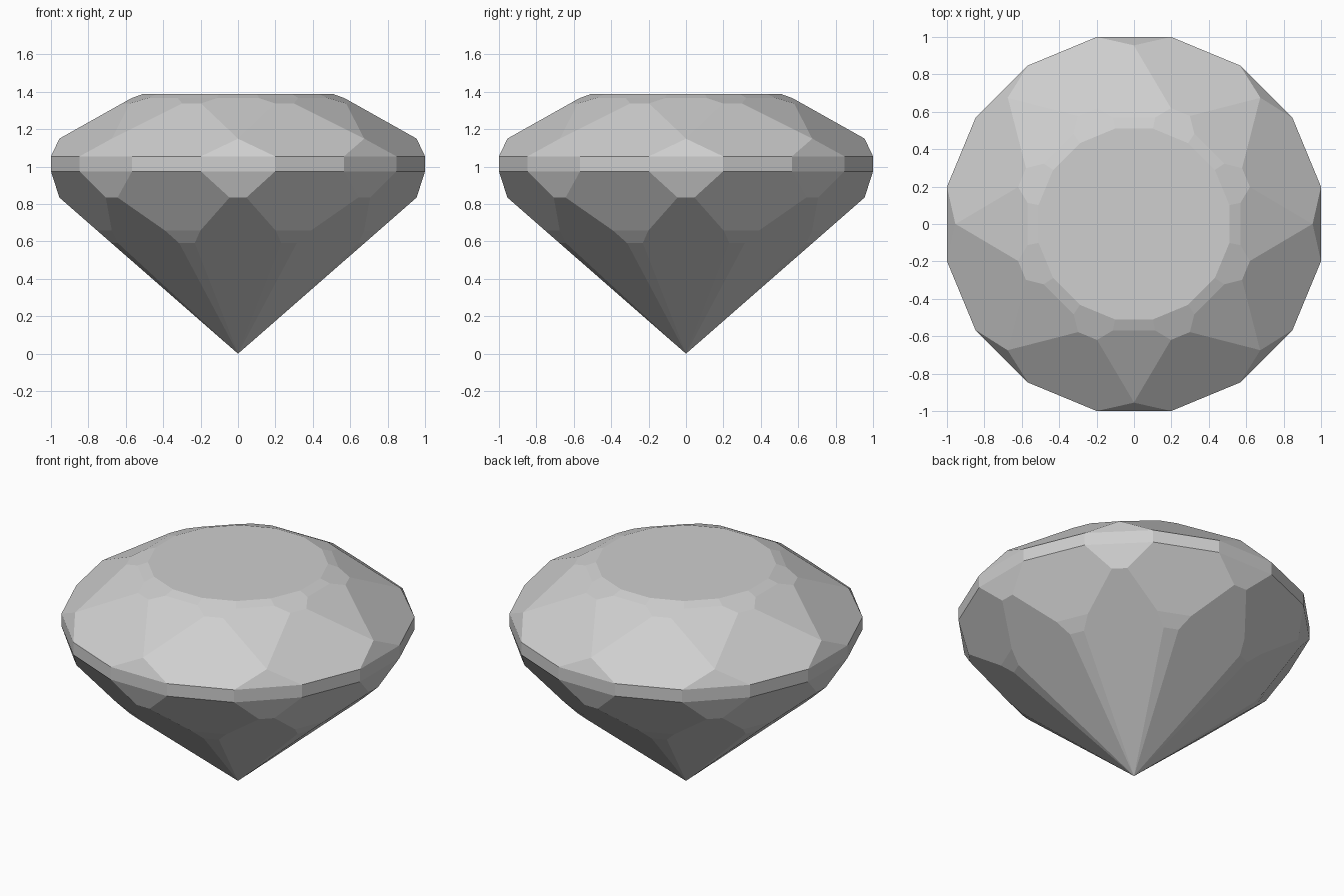
import bpy
import bmesh
from math import sin, cos, radians, hypot
from mathutils import Matrix, Vector

default = bpy.data.objects.get("Cube")
if default:
    bpy.data.objects.remove(default, do_unlink=True)

TABLE_Z = 1.388
STEP = 22.5

stone = bpy.data.materials.new("pale_grey_stone")
stone.use_nodes = True
grey = (0.62, 0.62, 0.62, 1)
stone.diffuse_color = grey
stone.node_tree.nodes["Principled BSDF"].inputs["Base Color"].default_value = grey


def cut(bm, point, normal):
    """Grind one flat facet and close it with a single face."""
    bmesh.ops.bisect_plane(bm, geom=bm.verts[:] + bm.edges[:] + bm.faces[:],
                           dist=1e-5, plane_co=point, plane_no=normal,
                           clear_outer=True)
    rim = [e for e in bm.edges if e.is_boundary]
    if rim:
        bmesh.ops.edgeloop_fill(bm, edges=rim)


def facet_ring(bm, low, high, offset, side):
    """Cut eight equal facets whose slope runs through two (radius, z) points."""
    dr, dz = high[0] - low[0], high[1] - low[1]
    length = hypot(dr, dz)
    out, up = abs(dz) / length, side * abs(dr) / length
    for i in range(8):
        a = radians(offset + 2 * STEP * i)
        cut(bm, Vector((low[0] * cos(a), low[0] * sin(a), low[1])),
            Vector((out * cos(a), out * sin(a), up)))


# Rough sixteen-sided block that leaves the girdle band
bm = bmesh.new()
turn = Matrix.Translation((0, 0, TABLE_Z / 2 - 0.1)) @ Matrix.Rotation(radians(STEP / 2), 4, "Z")
corner = 1 / cos(radians(STEP / 2))
bmesh.ops.create_cone(bm, cap_ends=True, segments=16, radius1=corner,
                      radius2=corner, depth=TABLE_Z + 0.2, matrix=turn)
# Put a corner pair either side of each axis, then cut the flat table
cut(bm, Vector((0, 0, TABLE_Z)), Vector((0, 0, 1)))

# Crown: girdle breaks, broad facets, kites, then the rim around the table
facet_ring(bm, (1, 1.055), (0.955, 1.15), 0, 1)
facet_ring(bm, (1, 1.055), (0.882, 1.15), STEP, 1)
facet_ring(bm, (0.955, 1.15), (0.565, 1.369), 0, 1)
for offset in (0, STEP):
    facet_ring(bm, (0.671, 1.33), (0.51, TABLE_Z), offset, 1)

# Pavilion: mains down to the point, broad facets, breaks and slivers
facet_ring(bm, (0, 0), (0.955, 0.835), 0, -1)
facet_ring(bm, (0.8995, 0.835), (1, 0.975), STEP, -1)
facet_ring(bm, (0.955, 0.835), (1, 0.975), 0, -1)
facet_ring(bm, (0.713, 0.591), (0.783, 0.67), STEP, -1)
facet_ring(bm, (0, 0), (0.713, 0.591), STEP, -1)

bmesh.ops.remove_doubles(bm, verts=bm.verts[:], dist=1e-4)
bmesh.ops.recalc_face_normals(bm, faces=bm.faces[:])
mesh = bpy.data.meshes.new("cut_gemstone")
bm.to_mesh(mesh)
bm.free()
mesh.materials.append(stone)
gem = bpy.data.objects.new("cut_gemstone", mesh)
bpy.context.collection.objects.link(gem)
